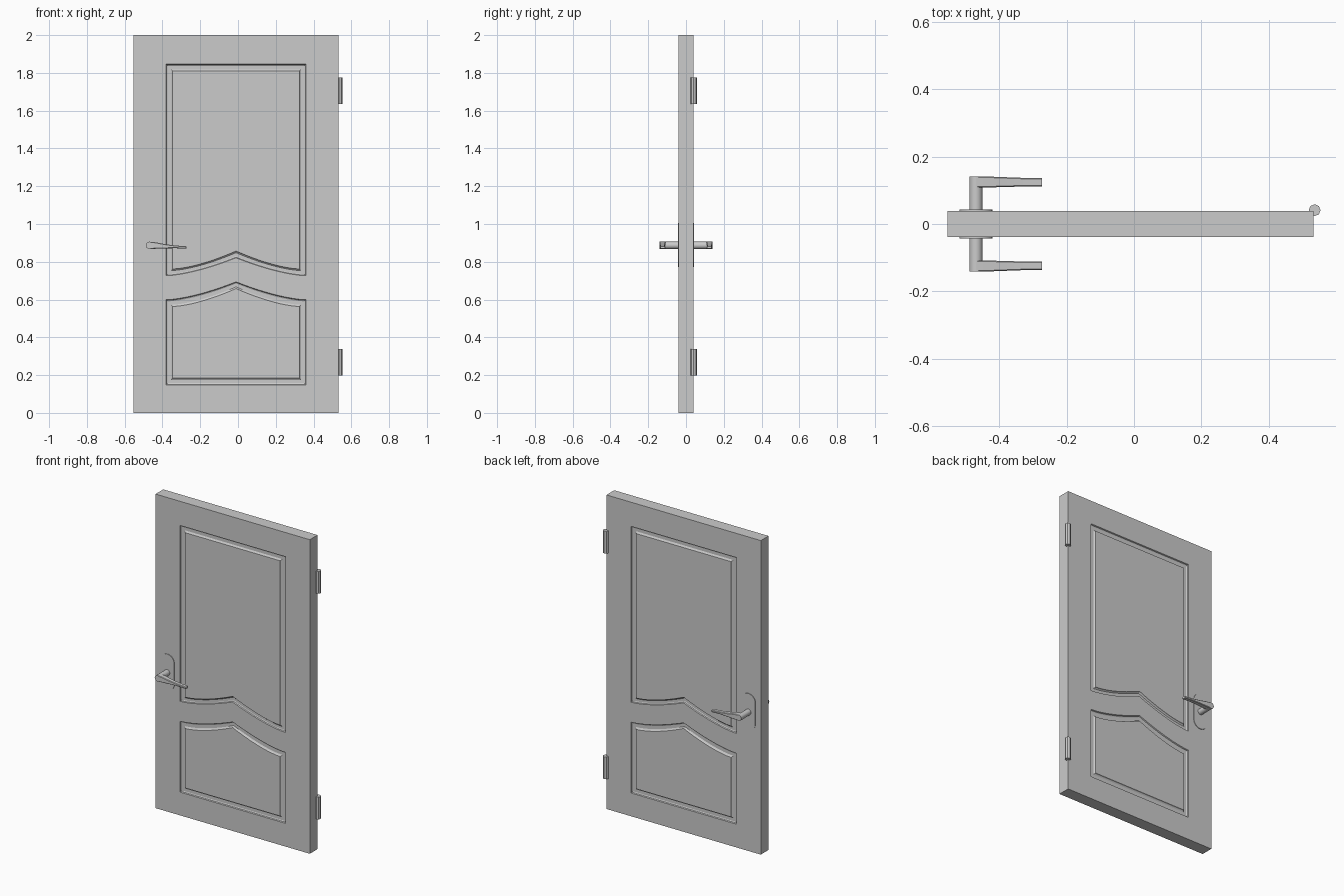
import bpy, bmesh, math

if "Cube" in bpy.data.objects:
    bpy.data.objects.remove(bpy.data.objects["Cube"])

CX = -0.0105            # door centre line
W, H, T = 0.5435, 2.0, 0.039   # half width, height, half thickness
HX, HZ = -0.469, 0.887  # handle axis


def finish(name, bm, smooth=None, mirror=False):
    bmesh.ops.remove_doubles(bm, verts=bm.verts, dist=1e-5)
    bmesh.ops.recalc_face_normals(bm, faces=bm.faces)
    me = bpy.data.meshes.new(name)
    bm.to_mesh(me)
    bm.free()
    ob = bpy.data.objects.new(name, me)
    bpy.context.collection.objects.link(ob)
    if smooth:
        bpy.context.view_layer.objects.active = ob
        ob.select_set(True)
        bpy.ops.object.shade_smooth_by_angle(angle=math.radians(smooth))
        ob.select_set(False)
    if mirror:
        m = ob.modifiers.new("both_sides", 'MIRROR')
        m.use_axis = (False, True, False)
        m.use_clip = False
        m.use_mirror_merge = False
    return ob


def prism(bm, outline, axis, a, b):
    """Extrude a 2D outline along y (outline = x,z) or z (outline = x,y)."""
    put = (lambda p, h: (p[0], h, p[1])) if axis == 'y' else (lambda p, h: (p[0], p[1], h))
    lo = [bm.verts.new(put(p, a)) for p in outline]
    hi = [bm.verts.new(put(p, b)) for p in outline]
    bm.faces.new(lo)
    bm.faces.new(hi)
    bridge(bm, lo, hi)


def bridge(bm, a, b):
    n = len(a)
    for i in range(n):
        bm.faces.new((a[i], a[(i + 1) % n], b[(i + 1) % n], b[i]))


def panel(flat, corner, rise, d):
    """Panel outline inset by d: straight edge at 'flat', arched edge at 'corner'."""
    s = 1 if flat > corner else -1
    hw, n = 0.371 - d, 20
    pts = [(CX - hw, flat - s * d), (CX + hw, flat - s * d)]
    for i in range(n + 1):
        u = 1 - 2 * i / n
        pts.append((CX + hw * u, corner + s * d + rise * (1 - abs(u)) ** 1.55))
    return pts


# Door slab with moulded grooves on both faces
bm = bmesh.new()
groove = [(0, 0), (0.003, 0.007), (0.009, 0.010), (0.027, 0.010), (0.033, 0.006), (0.036, 0)]
rims = []
for side in (-1, 1):
    rim = [bm.verts.new((CX + sx * W, side * T, z))
           for sx, z in ((-1, 0), (1, 0), (1, H), (-1, H))]
    rims.append(rim)
    edges = [bm.edges.new((rim[i], rim[(i + 1) % 4])) for i in range(4)]
    for spec in ((1.846, 0.726, 0.095), (0.148, 0.599, 0.095)):
        loops = [[bm.verts.new((x, side * (T - dep), z)) for x, z in panel(*spec, d)]
                 for d, dep in groove]
        for a, b in zip(loops, loops[1:]):
            bridge(bm, a, b)
        bm.faces.new(loops[-1])
        n = len(loops[0])
        edges += [bm.edges.get((loops[0][i], loops[0][(i + 1) % n])) for i in range(n)]
    bmesh.ops.triangle_fill(bm, use_beauty=True, edges=edges, normal=(0, side, 0))
bridge(bm, *rims)
finish("door_slab", bm)

# Handle backplates with rounded ends
bm = bmesh.new()
r, hh = 0.048, 0.1155
plate = []
for k in range(4):
    sx, sz = ((1, 1), (-1, 1), (-1, -1), (1, -1))[k]
    for i in range(9):
        a = math.pi / 2 * (k + i / 8)
        plate.append((HX + sx * 0.0005 + r * math.cos(a), HZ + 0.002 + sz * (hh - r) + r * math.sin(a)))
prism(bm, plate, 'y', 0.037, 0.043)
finish("handle_plate", bm, 30, True)

# Handle posts
bm = bmesh.new()
post = [(HX + 0.0193 * math.cos(math.tau * i / 16), HZ + 0.0193 * math.sin(math.tau * i / 16))
        for i in range(16)]
prism(bm, post, 'y', 0.040, 0.141)
finish("handle_post", bm, 30, True)

# Lever grips, lofted along x: (x, z low, z high, y low, y high)
bm = bmesh.new()
sections = [(-0.469, 0.868, 0.9063, 0.108, 0.141), (-0.435, 0.869, 0.903, 0.108, 0.141),
            (-0.384, 0.871, 0.893, 0.110, 0.139), (-0.33, 0.872, 0.886, 0.111, 0.137),
            (-0.273, 0.869, 0.882, 0.111, 0.136)]
rings = []
for x, z0, z1, y0, y1 in sections:
    c = 0.003
    rings.append([bm.verts.new((x, y, z)) for y, z in (
        (y0 + c, z0), (y1 - c, z0), (y1, z0 + c), (y1, z1 - c),
        (y1 - c, z1), (y0 + c, z1), (y0, z1 - c), (y0, z0 + c))])
for a, b in zip(rings, rings[1:]):
    bridge(bm, a, b)
bm.faces.new(rings[0])
bm.faces.new(rings[-1])
finish("handle_lever", bm, 30, True)

# Hinges on the back right edge
for name, z in (("lower_hinge", 0.197), ("upper_hinge", 1.634)):
    bm = bmesh.new()
    knuckle = [(0.536 + 0.0175 * math.cos(math.tau * i / 8), 0.041 + 0.0175 * math.sin(math.tau * i / 8))
               for i in range(8)]
    prism(bm, knuckle, 'z', z, z + 0.142)
    finish(name, bm)
